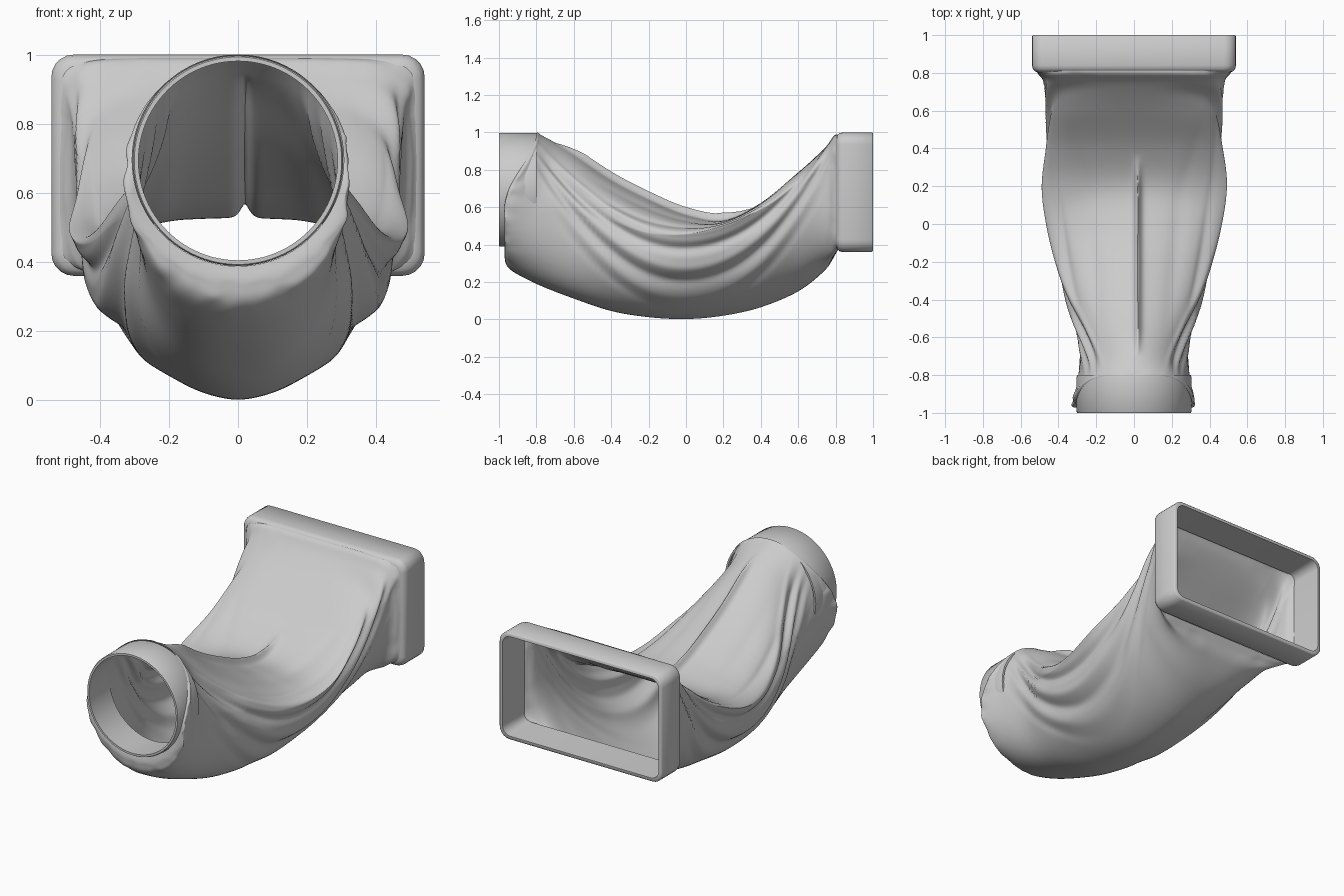
import bpy, bmesh, math
from mathutils import Vector, noise

if "Cube" in bpy.data.objects:
    bpy.data.objects.remove(bpy.data.objects["Cube"])

N = 320      # points around the cloth
STEPS = 9    # rows between stations


def loft(name, loops, wrap=False, angle=35):
    bm = bmesh.new()
    rows = [[bm.verts.new(p) for p in loop] for loop in loops]
    pairs = list(zip(rows, rows[1:])) + ([(rows[-1], rows[0])] if wrap else [])
    for a, b in pairs:
        for i in range(len(a)):
            j = (i + 1) % len(a)
            bm.faces.new((a[i], a[j], b[j], b[i]))
    bmesh.ops.recalc_face_normals(bm, faces=bm.faces)
    me = bpy.data.meshes.new(name)
    bm.to_mesh(me)
    bm.free()
    ob = bpy.data.objects.new(name, me)
    bpy.context.collection.objects.link(ob)
    bpy.ops.object.select_all(action='DESELECT')
    bpy.context.view_layer.objects.active = ob
    ob.select_set(True)
    bpy.ops.object.shade_smooth_by_angle(angle=math.radians(angle))
    return ob


def rounded_rect(hx, hz, r, zc, y, seg=5):
    pts = []
    for k, (sx, sz) in enumerate(((1, 1), (-1, 1), (-1, -1), (1, -1))):
        for i in range(seg + 1):
            a = math.pi / 2 * (k + i / seg)
            pts.append((sx * (hx - r) + r * math.cos(a), y,
                        zc + sz * (hz - r) + r * math.sin(a)))
    return pts


# Round collar at the front: (y, radius) profile
ring = [(-1, .288), (-1, .300), (-.994, .304), (-.81, .304), (-.80, .301), (-.80, .290)]
loft("round_collar", [[(r * math.cos(a), y, .693 + r * math.sin(a))
     for a in (math.tau * i / 96 for i in range(96))] for y, r in ring], True)

# Rectangular frame at the back: (y, inset) profile
frame = [(1, .022), (1, .006), (.994, 0), (.84, 0), (.822, .004), (.808, .016), (.803, .032)]
loft("rectangular_frame", [rounded_rect(.54 - d, .32 - d, .065 - d * .6, .68, y)
     for y, d in frame], True, 60)

# Cloth stations: y top, y bottom, top z, bottom z, half width, widest z, top and bottom squareness
S = [(-.80, -.965, 1.0, .388, .306, .695, 2, 2),
     (-.79, -.97, .996, .33, .325, .66, 2, 2),
     (-.77, -.94, .983, .268, .318, .62, 2, 2.1),
     (-.70, -.80, .945, .19, .293, .57, 1.9, 2.3),
     (-.60, -.61, .885, .115, .293, .56, 1.8, 2.5),
     (-.40, -.40, .750, .045, .36, .52, 1.6, 2.1),
     (-.20, -.20, .645, .012, .418, .46, 1.5, 1.85),
     (0, 0, .56, .002, .458, .455, 1.5, 1.7),
     (.20, .20, .53, .02, .482, .50, 1.6, 1.65),
     (.40, .40, .622, .065, .468, .585, 2.5, 1.8),
     (.60, .60, .785, .15, .462, .69, 4, 2.2),
     (.74, .74, .915, .26, .475, .74, 6, 3.2),
     (.79, .79, .978, .335, .50, .70, 8, 6),
     (.812, .812, .99, .37, .523, .68, 9, 9)]
# Side folds: height at mid length, rise towards the ends, thickness, depth (negative is a ridge)
FOLDS = [(.465, .85, .020, -.010), (.375, .92, .034, .026), (.275, 1.05, .028, -.010),
         (.195, 1.10, .034, .018), (.115, 1.15, .030, -.008), (.05, 1.1, .025, .006)]
# Shallow folds on top: angle in degrees, spread, depth
TOP_FOLDS = [(52, 7, .008), (28, 5, .010)]


def station(t):
    i = min(int(t), len(S) - 2)
    f = t - i
    q = [S[max(0, min(len(S) - 1, i + k))] for k in (-1, 0, 1, 2)]
    return [b + .5 * f * (c - a + f * (2 * a - 5 * b + 4 * c - d + f * (3 * (b - c) + d - a)))
            for a, b, c, d in zip(*q)]


def power(v, n):
    return math.copysign(abs(v) ** (2 / n), v)


def cloth_loop(t):
    yt, yb, top, bot, w, zc, nt, nb = station(t)
    loop = []
    last = len(S) - 1
    for i in range(N):
        a = math.tau * i / N
        c, s = math.cos(a), math.sin(a)
        n, h = (nt, top - zc) if s >= 0 else (nb, zc - bot)
        x, z = w * power(c, n), zc + h * power(s, n)
        # the lower cloth is pulled forward under the collar
        f = max(0, min(1, 1.6 * (top - z) / (top - bot)))
        y = yt + (yb - yt) * f * f * (3 - 2 * f)
        v = max(-1, min(1, y / .82))
        fade = (1 - v ** 6) * min(1, abs(x) / w * 1.3) ** 2 * min(1, t / 3)
        wob = .022 * noise.noise(Vector((3 if c > 0 else -3, y * 2, 1)))
        d = 0
        for z0, rise, thick, depth in FOLDS:
            zf = z0 + y * y * (rise + .12 * y) + wob
            d += fade * depth * math.exp(-((z - zf) / (thick * (1 - .3 * v * v))) ** 2)
        if s > 0:
            el = math.degrees(math.asin(min(1, s)))
            d += sum(dep * math.exp(-((el - ang) / wid) ** 2)
                     for ang, wid, dep in TOP_FOLDS) * max(0, 1 - 2 * v * v)
        # crumpled gathers beside the collar and the frame
        ends = min(1, t) * math.exp(-((t - 1.2) / .8) ** 2)
        d += ends * (.016 if s < .3 else .004) * noise.noise(Vector((x * 16, z * 16, y * 12)))
        rear = math.exp(-((t - last + .9) / .7) ** 2) * min(1, last - t)
        d += rear * .010 * noise.noise(Vector((x * 11, z * 11, 5)))
        x -= d * c
        z -= d * s
        # pinched ridge along the top middle
        if s > 0:
            k = max(0, 1 - ((y + .17) / .53) ** 2)
            z += .042 * min(1, 2 * k) * math.exp(-(abs(x - .02) / .018) ** 1.5)
        loop.append((x, y, max(0, z)))
    return loop


rows = (len(S) - 1) * STEPS
loft("draped_cloth_duct", [cloth_loop(k / STEPS) for k in range(rows + 1)], angle=60)
